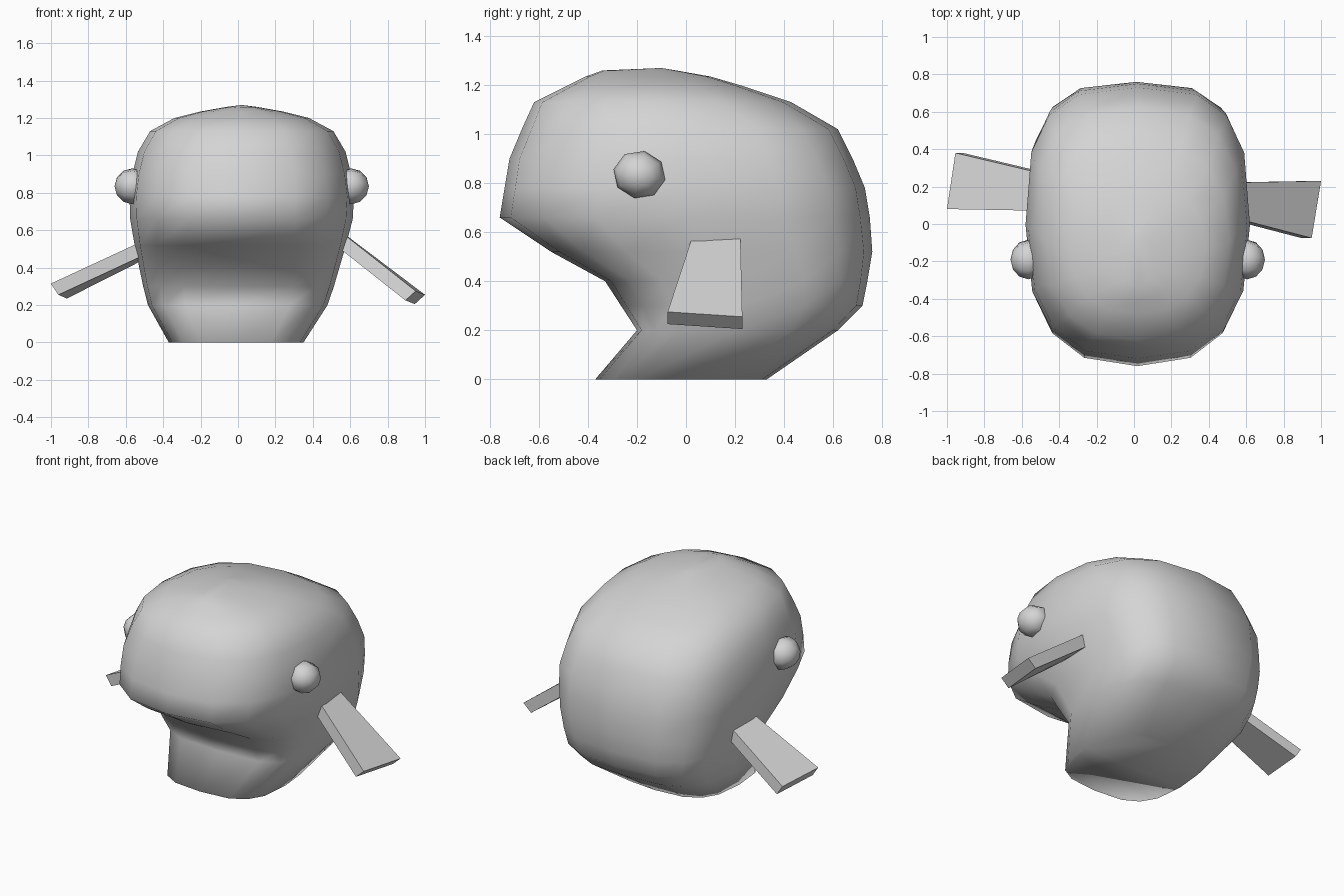
import bpy, bmesh, math
from mathutils import Matrix, Vector

cube = bpy.data.objects.get("Cube")
if cube:
    bpy.data.objects.remove(cube, do_unlink=True)

grey = bpy.data.materials.new("plain_grey")
grey.use_nodes = True
grey.diffuse_color = (0.66, 0.66, 0.66, 1)
grey.node_tree.nodes["Principled BSDF"].inputs["Base Color"].default_value = (0.66, 0.66, 0.66, 1)


def add_object(name, bm, smooth):
    bmesh.ops.recalc_face_normals(bm, faces=bm.faces)
    for f in bm.faces:
        f.smooth = smooth
    mesh = bpy.data.meshes.new(name)
    bm.to_mesh(mesh)
    bm.free()
    mesh.materials.append(grey)
    obj = bpy.data.objects.new(name, mesh)
    bpy.context.collection.objects.link(obj)
    return obj


def rounded(value, power):
    return math.copysign(abs(value) ** (2 / power), value)


# Head: rounded-square rings (height, front, back, half width, front squareness, back squareness)
RINGS = [
    (0, -.37, .33, .36, 3, 3), (.2, -.2, .62, .48, 3.5, 3), (.3, -.265, .72, .51, 3.5, 3),
    (.4, -.33, .74, .535, 3.3, 3), (.52, -.55, .76, .565, 3, 3), (.66, -.76, .75, .595, 2.6, 3),
    (.78, -.74, .73, .6, 2.6, 3), (.9, -.72, .68, .585, 2.6, 2.9), (1.02, -.67, .62, .555, 2.5, 2.7),
    (1.13, -.62, .43, .49, 2.4, 2.5), (1.2, -.48, .22, .36, 2.3, 2.3),
    (1.235, -.41, .1, .22, 2.2, 2.2), (1.26, -.34, -.04, .08, 2, 2),
]
SIDES = 16
bm = bmesh.new()
loops = []
for z, front, back, width, front_power, back_power in RINGS:
    shift = -.01 + .03 * min(z / .7, 1)
    loop = []
    for i in range(SIDES):
        a = math.tau * i / SIDES
        power = front_power if math.sin(a) < 0 else back_power
        x = shift + width * rounded(math.cos(a), power)
        y = (front + back) / 2 + (back - front) / 2 * rounded(math.sin(a), power)
        loop.append(bm.verts.new((x, y, z)))
    loops.append(loop)
for low, high in zip(loops, loops[1:]):
    for i in range(SIDES):
        j = (i + 1) % SIDES
        bm.faces.new((low[i], low[j], high[j], high[i]))
bm.faces.new(loops[0][::-1])
crown = bm.verts.new((.02, -.1, 1.27))
for i in range(SIDES):
    bm.faces.new((loops[-1][i], loops[-1][(i + 1) % SIDES], crown))
add_object("head", bm, True)

# Eyes: small eight-sided balls half sunk in the sides, poles pointing outwards
for name, x in (("left_eye", .605), ("right_eye", -.565)):
    bm = bmesh.new()
    bmesh.ops.create_uvsphere(
        bm, u_segments=8, v_segments=6, radius=.1,
        matrix=Matrix.Translation((x, -.19, .835))
        @ Matrix.Rotation(math.radians(-12), 4, 'X')
        @ Matrix.Diagonal((.95, 1.08, .98, 1))
        @ Matrix.Rotation(math.radians(90), 4, 'Y'))
    add_object(name, bm, True)


# Fins: flared slabs, given by the upper face (root front, root back, tip back, tip front)
def fin(name, upper, thickness):
    bm = bmesh.new()
    top = [bm.verts.new(p) for p in upper]
    low = [bm.verts.new(Vector(p) + Vector(thickness)) for p in upper]
    bm.faces.new(top)
    bm.faces.new(low[::-1])
    for i in range(4):
        j = (i + 1) % 4
        bm.faces.new((top[i], low[i], low[j], top[j]))
    add_object(name, bm, False)


fin("left_fin", [(.45, .055, .67), (.45, .22, .67), (1, .23, .255), (.95, -.075, .275)],
    (-.055, 0, -.05))
fin("right_fin", [(-.45, .07, .57), (-.45, .26, .55), (-.955, .38, .295), (-1, .08, .315)],
    (.04, 0, -.06))
